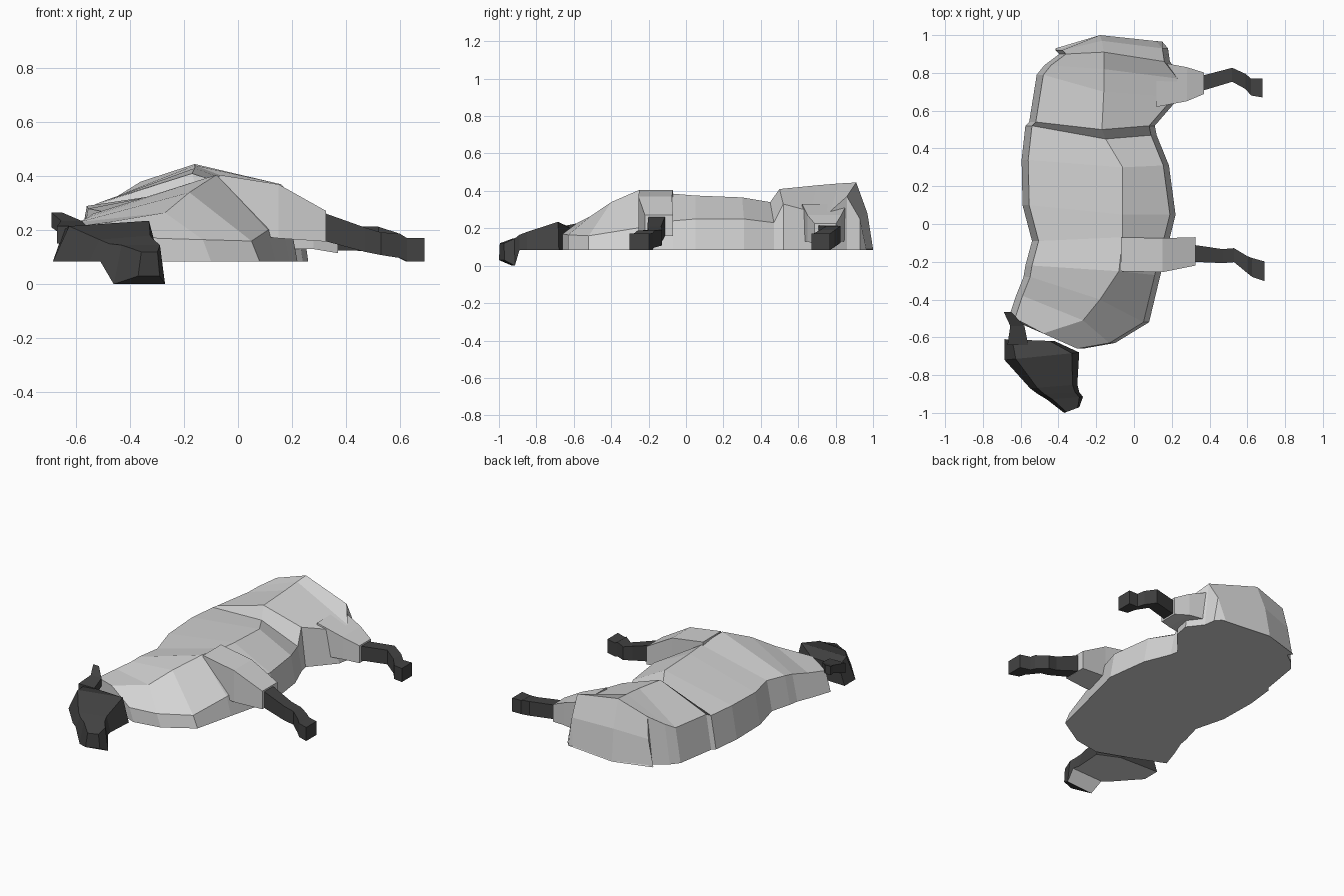
import bpy, bmesh
from mathutils import Vector

cube = bpy.data.objects.get("Cube")
if cube:
    bpy.data.objects.remove(cube, do_unlink=True)

GROUND = 0.085  # height of the flat underside


def make_material(name, colour):
    mat = bpy.data.materials.new(name)
    mat.use_nodes = True
    rgba = (*colour, 1)
    mat.diffuse_color = rgba
    bsdf = next(n for n in mat.node_tree.nodes if n.type == 'BSDF_PRINCIPLED')
    bsdf.inputs["Base Color"].default_value = rgba
    bsdf.inputs["Roughness"].default_value = 0.9
    return mat


wool = make_material("pale_wool", (0.65, 0.65, 0.65))
dark = make_material("dark_skin", (0.055, 0.055, 0.055))


def loft(name, loops, materials, rule=None):
    """Skin a row of closed point loops, capping both ends."""
    bm = bmesh.new()
    rings = [[bm.verts.new(p) for p in loop] for loop in loops]
    for a, b in zip(rings, rings[1:]):
        for i in range(len(a)):
            j = (i + 1) % len(a)
            bm.faces.new((a[i], a[j], b[j], b[i]))
    bm.faces.new(rings[0])
    bm.faces.new(rings[-1])
    bmesh.ops.recalc_face_normals(bm, faces=bm.faces[:])
    bm.normal_update()
    if rule:
        for face in bm.faces:
            face.material_index = rule(face)
    mesh = bpy.data.meshes.new(name)
    bm.to_mesh(mesh)
    bm.free()
    for mat in materials:
        mesh.materials.append(mat)
    obj = bpy.data.objects.new(name, mesh)
    bpy.context.scene.collection.objects.link(obj)
    return obj


def limb(name, stations, mat):
    """Four-sided tube along x: (x, y, z, half depth, half height)."""
    corners = ((-1, -1), (1, -1), (1, 1), (-1, 1))
    loops = [[(x, y + s * d, z + t * h) for s, t in corners]
             for x, y, z, d, h in stations]
    return loft(name, loops, [mat])


# Wool body: back edge, crest and belly edge of each section, neck to rump
body_sections = [
    ((-.63, -.50, .21), (-.48, -.58, .23), (-.30, -.66, .17)),
    ((-.59, -.38, .23), (-.27, -.51, .265), (-.13, -.63, .165)),
    ((-.55, -.28, .25), (-.18, -.40, .34), (.05, -.52, .16)),
    ((-.54, -.22, .26), (-.08, -.25, .405), (.11, -.27, .20)),
    ((-.505, -.09, .27), (-.06, -.07, .385), (.16, -.07, .24)),
    ((-.555, .10, .28), (-.06, .05, .375), (.19, .05, .25)),
    ((-.56, .34, .29), (-.06, .30, .365), (.155, .31, .25)),
    ((-.54, .52, .29), (-.15, .45, .34), (.09, .47, .23)),
    ((-.52, .54, .30), (-.17, .50, .41), (.08, .52, .33)),
    ((-.48, .79, .30), (-.16, .70, .43), (.21, .67, .29)),
    ((-.44, .84, .33), (-.16, .82, .44), (.23, .77, .29)),
    ((-.36, .90, .38), (-.16, .91, .445), (.16, .86, .37)),
    ((-.38, .92, .25), (-.17, .97, .28), (.15, .93, .25)),
    ((-.38, .93, .09), (-.18, 1.0, .09), (.12, .965, .09)),
]


def body_loop(back, crest, belly):
    return [(back[0] - .035, back[1], GROUND), back, crest, belly,
            (belly[0] + .03, belly[1], GROUND), (crest[0], crest[1], GROUND)]


loft("wool_body", [body_loop(*s) for s in body_sections], [wool])

# Woolly upper legs
limb("front_upper_leg", [(-.07, -.16, .30, .09, .105), (.15, -.165, .27, .09, .10),
                         (.325, -.145, .215, .075, .057)], wool)
limb("hind_upper_leg", [(.12, .74, .23, .12, .10), (.28, .74, .20, .09, .07),
                        (.37, .745, .17, .057, .055)], wool)

# Bare lower legs ending in blocky hooves
limb("front_lower_leg", [(.31, -.155, .215, .045, .052), (.47, -.17, .165, .037, .045),
                         (.53, -.165, .15, .037, .042), (.60, -.215, .142, .045, .045),
                         (.625, -.23, .128, .05, .043), (.69, -.25, .128, .052, .043)], dark)
limb("hind_lower_leg", [(.36, .745, .17, .04, .045), (.52, .79, .168, .037, .045),
                        (.59, .755, .145, .04, .045), (.62, .725, .128, .045, .043),
                        (.68, .72, .128, .05, .043)], dark)

# Head from crown to muzzle: outer (x, y), top, inner (x, y), top, bottom height
head_sections = [
    ((-.685, -.61), .20, (-.42, -.62), .20, GROUND),
    ((-.685, -.72), .215, (-.29, -.68), .235, GROUND),
    ((-.55, -.87), .165, (-.30, -.85), .18, GROUND),
    ((-.51, -.90), .15, (-.29, -.89), .165, GROUND),
    ((-.46, -.93), .145, (-.27, -.915), .145, 0),
    ((-.37, -1.0), .12, (-.29, -.97), .12, .03),
]


def head_loop(outer, outer_top, inner, inner_top, bottom):
    a, b = Vector(outer), Vector(inner)
    edge = a.lerp(b, .15)
    return [(*a, bottom), (*edge, outer_top), (*b.lerp(a, .1), inner_top), (*b, bottom)]


def pale_underside(face):
    centre = face.calc_center_median()
    return int(face.normal.z < -0.3 and centre.y > -0.93)


loft("head", [head_loop(*s) for s in head_sections], [dark, wool], pale_underside)

# Ear lying back over the neck: (left x, right x, y, low, high)
ear = [(-.67, -.56, -.64, .15, .215), (-.655, -.58, -.54, .185, .235),
       (-.69, -.65, -.465, .21, .265)]
loft("ear", [[(l, y, lo), (r, y, lo), (r, y, hi), (l, y, hi)]
             for l, r, y, lo, hi in ear], [dark])
